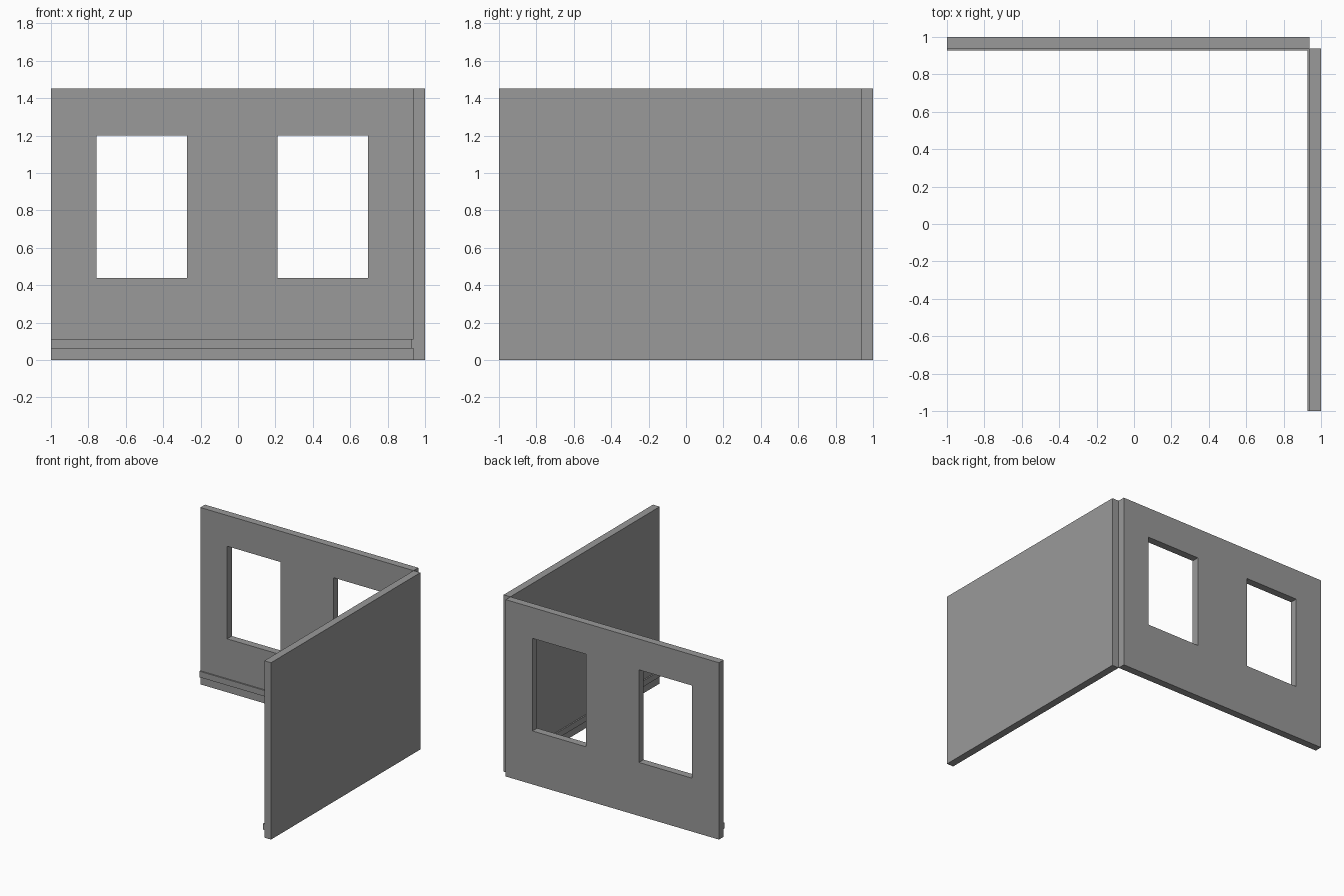
import bpy
import bmesh

cube = bpy.data.objects.get("Cube")
if cube:
    bpy.data.objects.remove(cube, do_unlink=True)

grey = bpy.data.materials.new("plain grey")
grey.use_nodes = True
color = (0.32, 0.32, 0.32, 1)
grey.diffuse_color = color
grey.node_tree.nodes["Principled BSDF"].inputs["Base Color"].default_value = color

HEIGHT = 1.453
INNER = 0.939    # inner face of both walls
RAIL = 0.928     # front of the skirting rails
RAIL_Z = (0.063, 0.112)
SILL, HEAD = 0.439, 1.2
WINDOWS = [(-0.756, -0.273), (0.211, 0.695)]


def finish(name, bm):
    mesh = bpy.data.meshes.new(name)
    bm.to_mesh(mesh)
    bm.free()
    mesh.materials.append(grey)
    obj = bpy.data.objects.new(name, mesh)
    bpy.context.collection.objects.link(obj)
    return obj


def box(name, x, y, z):
    bm = bmesh.new()
    bmesh.ops.create_cube(bm, size=1)
    for v in bm.verts:
        v.co = [lo if c < 0 else hi for c, (lo, hi) in zip(v.co, (x, y, z))]
    return finish(name, bm)


# Back wall: a grid of panels, open at the windows, extruded to its thickness
bm = bmesh.new()
xs = [-1, *WINDOWS[0], *WINDOWS[1], INNER]
zs = [0, SILL, HEAD, HEIGHT]
grid = [[bm.verts.new((x, INNER, z)) for z in zs] for x in xs]
for i in range(len(xs) - 1):
    for j in range(len(zs) - 1):
        if j == 1 and i in (1, 3):
            continue
        bm.faces.new((grid[i][j], grid[i + 1][j], grid[i + 1][j + 1], grid[i][j + 1]))
out = bmesh.ops.extrude_face_region(bm, geom=bm.faces[:], use_keep_orig=True)
for v in out["geom"]:
    if isinstance(v, bmesh.types.BMVert):
        v.co.y = 1
bmesh.ops.recalc_face_normals(bm, faces=bm.faces[:])
# Merge coplanar panels into clean faces
bmesh.ops.dissolve_limit(bm, angle_limit=0.01, verts=bm.verts[:], edges=bm.edges[:])
finish("back_wall", bm)

# Solid side wall
box("left_wall", (INNER, 1), (-1, INNER), (0, HEIGHT))

# Skirting rails along the inner faces
box("back_rail", (-1, RAIL), (RAIL, INNER), RAIL_Z)
box("left_rail", (RAIL, INNER), (-1, INNER), RAIL_Z)
